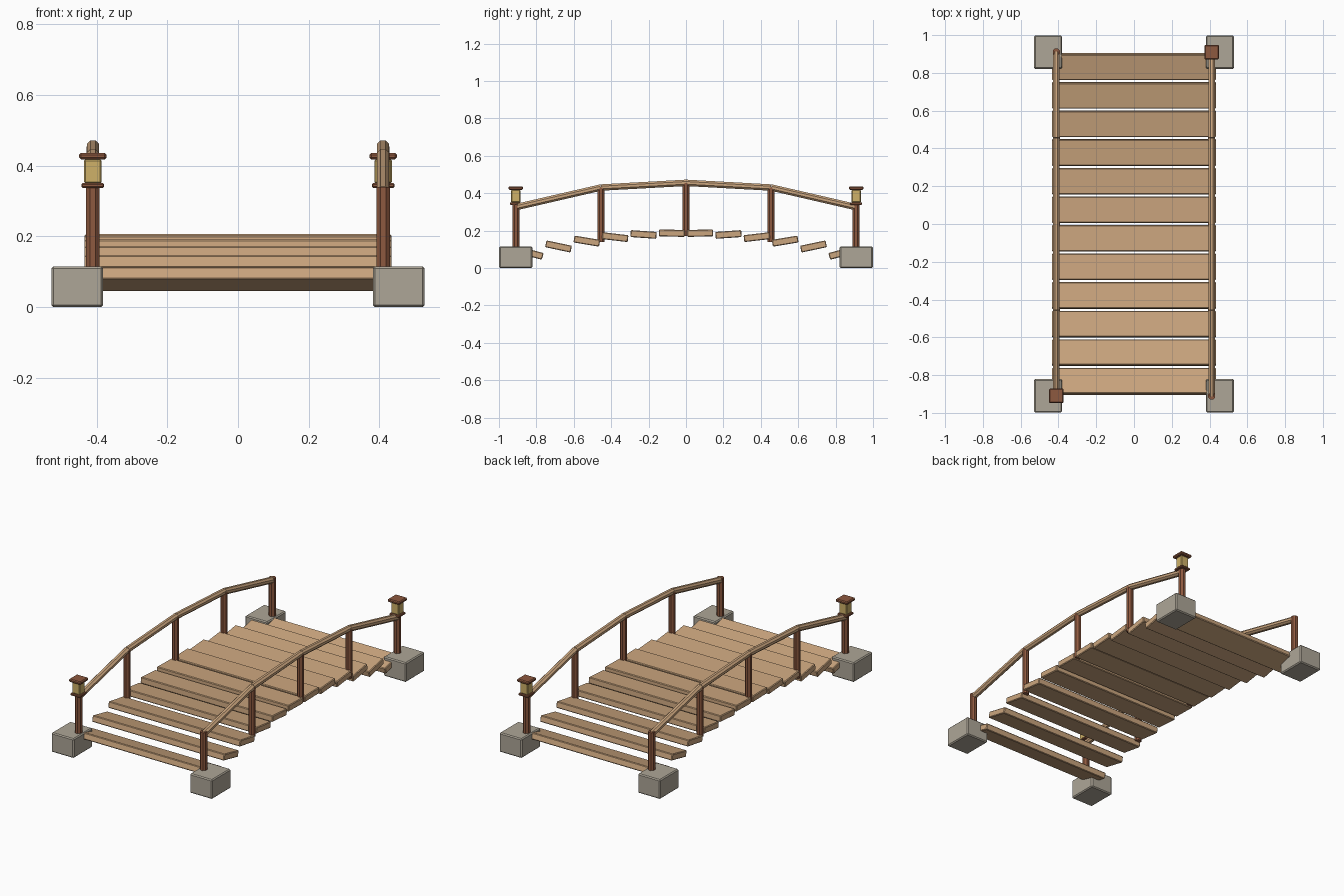
import bpy
import math
from mathutils import Vector

cube = bpy.data.objects.get("Cube")
if cube:
    bpy.data.objects.remove(cube, do_unlink=True)


def material(name, color):
    m = bpy.data.materials.new(name)
    m.use_nodes = True
    m.diffuse_color = (*color, 1)
    m.node_tree.nodes["Principled BSDF"].inputs["Base Color"].default_value = (*color, 1)
    return m


wood = material("light wood", (0.60, 0.38, 0.21))
dark_wood = material("red brown wood", (0.27, 0.10, 0.05))
stone = material("grey stone", (0.42, 0.38, 0.31))
glow = material("lamp yellow", (0.62, 0.44, 0.14))


def finish(obj, name, mat, bevel):
    obj.name = name
    obj.data.materials.append(mat)
    if bevel:
        mod = obj.modifiers.new("edge", "BEVEL")
        mod.width = bevel
        mod.segments = 1
    return obj


def box(name, center, size, mat, bevel=0.005, tilt=0):
    bpy.ops.mesh.primitive_cube_add(size=1, location=center)
    obj = bpy.context.object
    obj.scale = size
    bpy.ops.object.transform_apply(location=False, rotation=False, scale=True)
    obj.rotation_euler.x = tilt
    return finish(obj, name, mat, bevel)


def rod(name, start, end, radius, mat, sides=8):
    """Prism between two points, flat side up."""
    start, end = Vector(start), Vector(end)
    axis = end - start
    bpy.ops.mesh.primitive_cylinder_add(vertices=sides, radius=radius, depth=axis.length,
                                        location=(start + end) / 2)
    obj = bpy.context.object
    obj.rotation_euler.x = -math.atan2(axis.y, axis.z)
    for v in obj.data.vertices:
        a = math.pi / sides
        x, y = v.co.x, v.co.y
        v.co.x = x * math.cos(a) - y * math.sin(a)
        v.co.y = x * math.sin(a) + y * math.cos(a)
    return finish(obj, name, mat, 0)


def deck_height(y):
    return 0.187 - 0.155 * y * y


# Deck planks, each tipped inward like a shallow step
PITCH = 0.1515
for i in range(12):
    y = (i - 5.5) * PITCH
    box("plank", (0, y, deck_height(y)), (0.868, 0.139, 0.037), wood,
        0.004, math.atan(0.31 * y))

# Railing path as (y, z)
PATH = [(-0.91, 0.325), (-0.455, 0.43), (0, 0.455), (0.455, 0.43), (0.91, 0.325)]
RAIL_X = 0.411

for side in (-1, 1):
    x = side * RAIL_X
    # Handrail segments
    for (y0, z0), (y1, z1) in zip(PATH, PATH[1:]):
        rod("handrail", (x, y0, z0), (x, y1, z1), 0.0185, wood)
    # Posts standing on the deck
    for y, z in PATH[1:-1]:
        rod("rail_post", (x, y, deck_height(y) - 0.015), (x, y, z), 0.0195, dark_wood)
    # Corner blocks with end posts
    for end in (-1, 1):
        y = end * 0.91
        box("stone_block", (side * 0.455, y, 0.0575), (0.147, 0.177, 0.115), stone, 0.006)
        rod("end_post", (x, y, 0.1), (x, y, 0.34), 0.0205, dark_wood)

# Lanterns on two opposite corners
for s in (-1, 1):
    x, y = s * RAIL_X, s * 0.91
    box("lantern_base", (x, y, 0.344), (0.064, 0.064, 0.013), dark_wood, 0.003)
    box("lantern_body", (x, y, 0.384), (0.05, 0.05, 0.068), glow, 0.004)
    box("lantern_roof", (x, y, 0.427), (0.077, 0.077, 0.018), dark_wood, 0.005)
